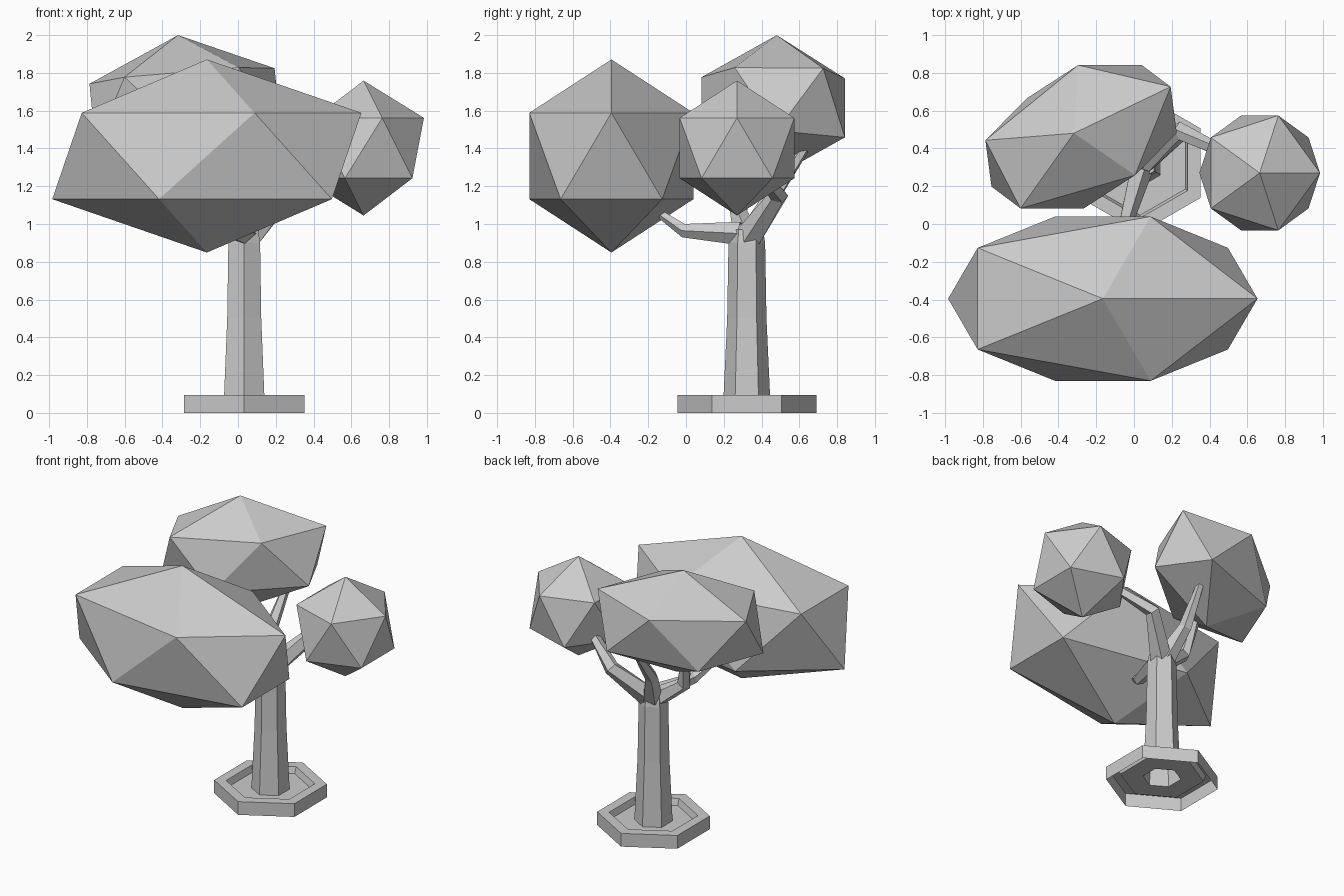
import bpy, bmesh
from math import cos, sin, pi, radians
from mathutils import Vector

if "Cube" in bpy.data.objects:
    bpy.data.objects.remove(bpy.data.objects["Cube"])


def make_object(name, bm):
    bmesh.ops.recalc_face_normals(bm, faces=bm.faces)
    mesh = bpy.data.meshes.new(name)
    bm.to_mesh(mesh)
    bm.free()
    obj = bpy.data.objects.new(name, mesh)
    bpy.context.collection.objects.link(obj)
    return obj


def loft(name, rings, cap_start=False, cap_end=False):
    bm = bmesh.new()
    loops = [[bm.verts.new(p) for p in ring] for ring in rings]
    n = len(loops[0])
    for a, b in zip(loops, loops[1:]):
        for i in range(n):
            j = (i + 1) % n
            bm.faces.new((a[i], a[j], b[j], b[i]))
    if cap_start:
        bm.faces.new(loops[0])
    if cap_end:
        bm.faces.new(loops[-1])
    return make_object(name, bm)


def hex_lathe(name, profile, **caps):
    rings = [[(0.033 + r * cos(pi / 6 + k * pi / 3),
               0.322 + r * sin(pi / 6 + k * pi / 3), z) for k in range(6)]
             for r, z in profile]
    return loft(name, rings, **caps)


def branch(name, points, radii, sides=5):
    pts = [Vector(p) for p in points]
    rings = []
    for i, (p, r) in enumerate(zip(pts, radii)):
        d = pts[min(i + 1, len(pts) - 1)] - pts[max(i - 1, 0)]
        q = d.to_track_quat('Z', 'Y')
        rings.append([p + q @ Vector((r * cos(2 * pi * k / sides),
                                      r * sin(2 * pi * k / sides), 0))
                      for k in range(sides)])
    return loft(name, rings, cap_end=True)


def foliage(name, loc, scale, rot=(0, 0, 0)):
    bm = bmesh.new()
    bmesh.ops.create_icosphere(bm, subdivisions=1, radius=1)
    obj = make_object(name, bm)
    obj.location, obj.scale = loc, scale
    obj.rotation_euler = [radians(a) for a in rot]


# open-bottomed hexagonal planter with a sunken soil bed
hex_lathe("planter", [(0.368, 0), (0.368, 0.095), (0.29, 0.095),
                      (0.275, 0.05), (0.125, 0.05)])

# tapering trunk
hex_lathe("trunk", [(0.125, 0.05), (0.104, 0.5), (0.097, 0.9), (0.085, 0.97)],
          cap_end=True)

# bent branches
branch("front_branch", [(0.035, 0.29, 0.95), (-0.05, -0.01, 0.965), (-0.12, -0.13, 1.05)],
       (0.065, 0.038, 0.024))
branch("right_branch", [(0.05, 0.33, 0.93), (0.25, 0.49, 1.15), (0.45, 0.39, 1.28)],
       (0.075, 0.052, 0.035))
branch("back_branch", [(0.03, 0.34, 0.93), (-0.05, 0.46, 1.15), (-0.04, 0.63, 1.40)],
       (0.07, 0.045, 0.025))
branch("left_branch", [(0.02, 0.32, 0.93), (-0.18, 0.28, 1.07), (-0.24, 0.34, 1.33)],
       (0.07, 0.048, 0.03))

# faceted foliage clumps
foliage("front_foliage", (-0.165, -0.395, 1.36), (0.915, 0.511, 0.511))
foliage("right_foliage", (0.665, 0.27, 1.402), (0.357, 0.357, 0.357))
foliage("back_foliage", (-0.28, 0.462, 1.618), (0.62, 0.387, 0.384), (-5, -3.7, 27.6))
